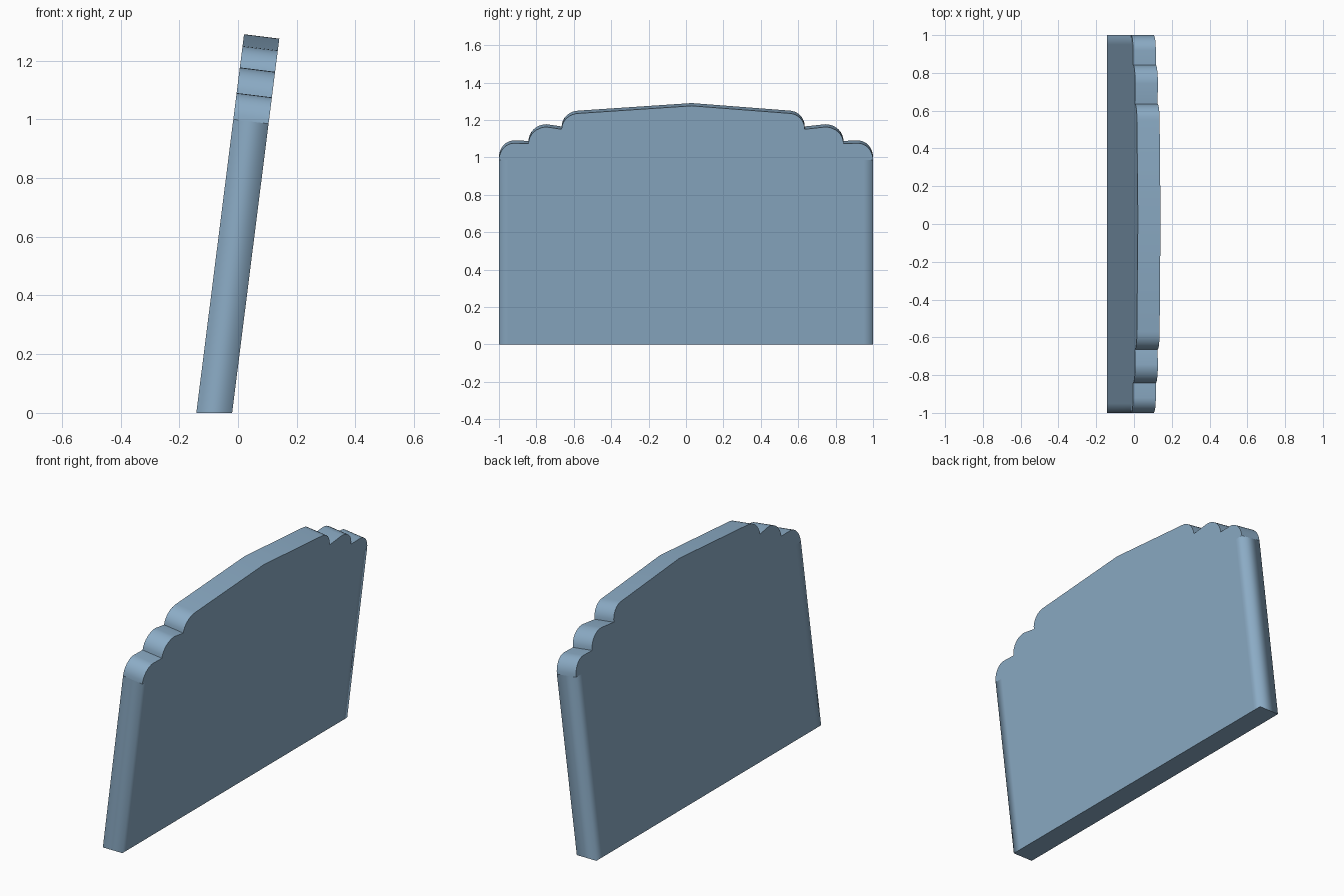
import bpy, bmesh, math

cube = bpy.data.objects.get("Cube")
if cube:
    bpy.data.objects.remove(cube)

mat = bpy.data.materials.new("dusty_blue")
mat.use_nodes = True
colour = (0.26, 0.41, 0.56, 1)
mat.diffuse_color = colour
mat.node_tree.nodes["Principled BSDF"].inputs["Base Color"].default_value = colour

LEAN = 0.126      # sideways shift per unit of height
DROP = 0.015      # far face sits lower, as the slab is tilted
STRIP = 0.05      # soft edge strip along each upright side


def lobe(y0, z0, y1, z1, steps=8):
    """Quarter ellipse rising from (y0, z0) to (y1, z1)."""
    angles = [i * math.pi / 2 / steps for i in range(steps + 1)]
    return [(y1 + (y0 - y1) * math.cos(a), z0 + (z1 - z0) * math.sin(a)) for a in angles]


def scallops(side, notch, shoulder):
    """Three stepped lobes from the outer edge towards the middle."""
    half = lobe(1, 1.0, 0.92, 1.09) + lobe(0.842, 1.088, 0.745, 1.177)
    half += lobe(notch, 1.165, shoulder, 1.25)
    return [(side * y, z) for y, z in half]


# Outline of the slab: the right scallops, the off-centre peak, the left scallops
top = scallops(1, 0.635, 0.55) + [(0.03, 1.29)] + scallops(-1, 0.665, 0.57)[::-1]
inner = 1 - STRIP

bm = bmesh.new()


def add_face_points(far):
    """Vertices of one broad face."""
    def place(y, z):
        z = z - DROP if far and z > 0 else z
        return bm.verts.new(((-0.02 if far else -0.142) + LEAN * z, y, z))
    return {
        "top": [place(y, z) for y, z in top],
        "foot": [place(y, 0) for y in (1, inner, -inner, -1)],
        "mid": [place(y, 1.0) for y in (inner, -inner)],
    }


back, front = add_face_points(False), add_face_points(True)
soft_faces = []
for p in (back, front):
    t, f, m = p["top"], p["foot"], p["mid"]
    bm.faces.new([f[1], m[0]] + t + [m[1], f[2]])
    soft_faces.append(bm.faces.new([f[0], t[0], m[0], f[1]]))
    soft_faces.append(bm.faces.new([f[3], t[-1], m[1], f[2]]))

# Walls around the outline
rim_a = [back["foot"][0]] + back["top"] + back["foot"][:0:-1]
rim_b = [front["foot"][0]] + front["top"] + front["foot"][:0:-1]
n = len(rim_a)
for i in range(n):
    j = (i + 1) % n
    bm.faces.new([rim_a[i], rim_a[j], rim_b[j], rim_b[i]])

bmesh.ops.recalc_face_normals(bm, faces=bm.faces)

# Smooth lobes with crisp corners; upright sides blend softly into the faces
for face in bm.faces:
    face.smooth = True
shoulder_verts = {p["top"][k] for p in (back, front) for k in (0, -1)}
shoulder_verts |= {v for p in (back, front) for v in p["mid"]}
for edge in bm.edges:
    upright = all(abs(abs(v.co.y) - 1) < 1e-4 for v in edge.verts)
    rising = abs(edge.verts[0].co.z - edge.verts[1].co.z) > 0.5
    at_shoulder = all(v in shoulder_verts for v in edge.verts) and not rising
    edge.smooth = (upright and rising) or (
        edge.calc_face_angle(0) < math.radians(32) and not at_shoulder)

mesh = bpy.data.meshes.new("headboard_panel")
bm.to_mesh(mesh)
bm.free()
mesh.materials.append(mat)
panel = bpy.data.objects.new("headboard_panel", mesh)
bpy.context.collection.objects.link(panel)
